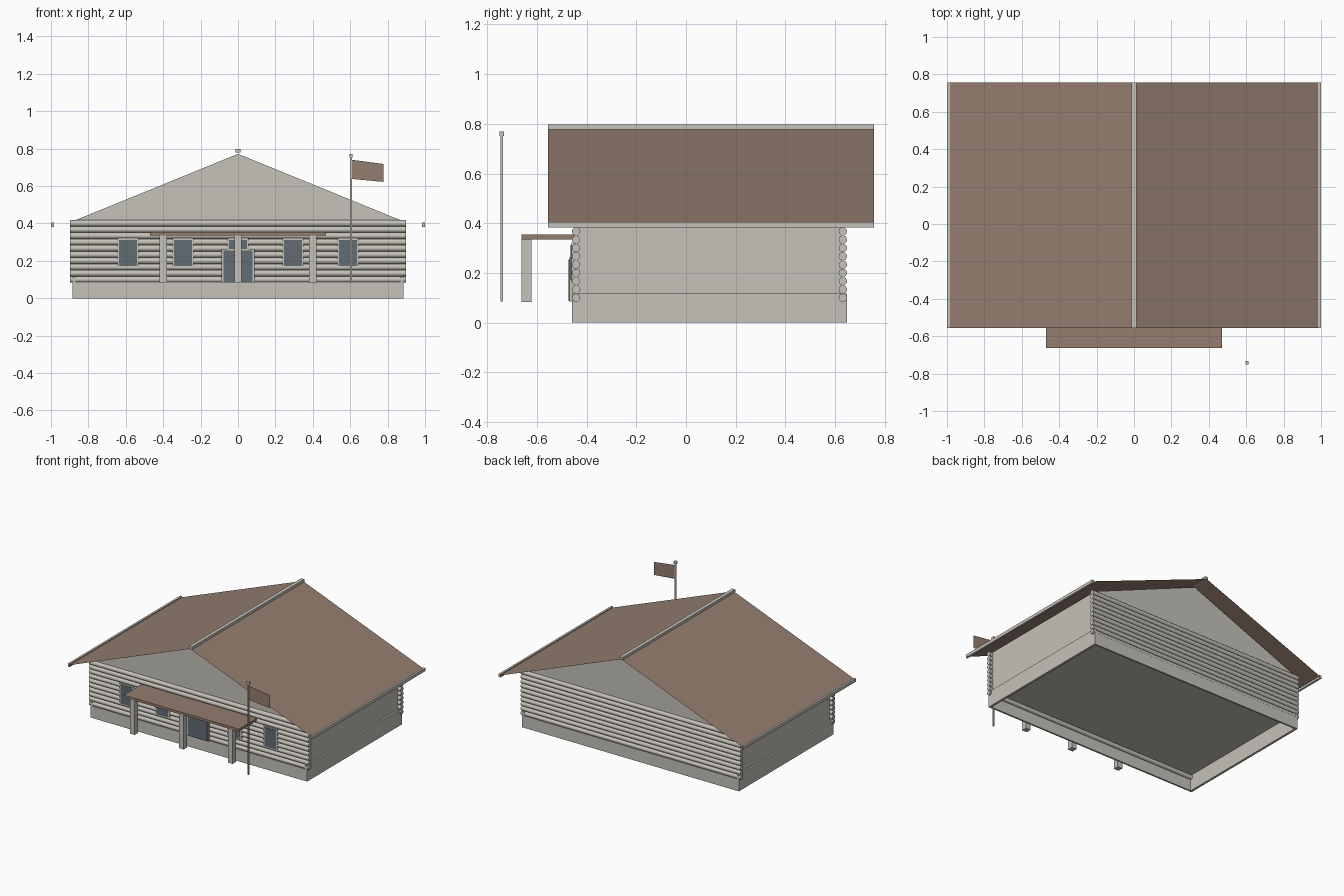
import bpy, bmesh, math
from mathutils import Matrix

if "Cube" in bpy.data.objects:
    bpy.data.objects.remove(bpy.data.objects["Cube"])


def material(name, rgb):
    m = bpy.data.materials.new(name)
    m.diffuse_color = (*rgb, 1)
    m.use_nodes = True
    m.node_tree.nodes["Principled BSDF"].inputs["Base Color"].default_value = m.diffuse_color
    return m


GREY = material("pale grey timber", (0.56, 0.54, 0.485))
BROWN = material("brown roofing", (0.296, 0.205, 0.162))
GLASS = material("slate window glass", (0.122, 0.150, 0.174))


def finish(name, bm, mat):
    me = bpy.data.meshes.new(name)
    bm.to_mesh(me)
    bm.free()
    me.materials.append(mat)
    ob = bpy.data.objects.new(name, me)
    bpy.context.collection.objects.link(ob)
    return ob


def box(name, x, y, z, mat):
    """Box from (min, max) pairs on each axis."""
    bm = bmesh.new()
    bmesh.ops.create_cube(bm, size=1)
    for v in bm.verts:
        v.co = [r[0] if c < 0 else r[1] for c, r in zip(v.co, (x, y, z))]
    return finish(name, bm, mat)


def sheet(name, pts, mat):
    bm = bmesh.new()
    bm.faces.new([bm.verts.new(p) for p in pts])
    return finish(name, bm, mat)


# Open-bottomed foundation skirt
box("foundation_front", (-0.885, 0.885), (-0.458, -0.445), (0, 0.088), GREY)
box("foundation_back", (-0.885, 0.885), (0.634, 0.647), (0, 0.088), GREY)
for side, s in (("left", -1), ("right", 1)):
    box("foundation_" + side, sorted((s * 0.868, s * 0.885)), (-0.458, 0.647), (0, 0.117), GREY)

# Inner wall block
box("walls", (-0.872, 0.872), (-0.442, 0.631), (0.117, 0.415), GREY)

# Stacked logs, front and back
for side, y in (("front", -0.442), ("back", 0.631)):
    bm = bmesh.new()
    for i in range(10):
        m = Matrix.Translation((0, y, 0.1 + i * 0.0334)) @ Matrix.Rotation(math.pi / 2, 4, 'Y')
        bmesh.ops.create_cone(bm, cap_ends=True, segments=16, radius1=0.0168,
                              radius2=0.0168, depth=1.794, matrix=m)
    for f in bm.faces:
        f.smooth = len(f.verts) == 4
    for e in bm.edges:
        e.smooth = all(len(f.verts) == 4 for f in e.link_faces)
    finish(side + "_logs", bm, GREY)

# Gable prism
bm = bmesh.new()
tri = bm.faces.new([bm.verts.new((x, -0.442, z))
                    for x, z in ((-0.875, 0.415), (0.875, 0.415), (0, 0.772))])
ext = bmesh.ops.extrude_face_region(bm, geom=[tri])
for v in ext["geom"]:
    if isinstance(v, bmesh.types.BMVert):
        v.co.y = 0.631
bmesh.ops.recalc_face_normals(bm, faces=bm.faces)
finish("gables", bm, GREY)

# Thin roof sheets, eave boards and ridge cap
Y = (-0.556, 0.756)
for side, s in (("left", -1), ("right", 1)):
    a, b = (Y[0], Y[1]) if s > 0 else (Y[1], Y[0])
    sheet("roof_" + side, [(0, a, 0.78), (s * 0.99, a, 0.395),
                           (s * 0.99, b, 0.395), (0, b, 0.78)], BROWN)
    box("eave_board_" + side, sorted((s * 0.985, s * 1.0)), Y, (0.382, 0.405), GREY)
box("ridge_cap", (-0.013, 0.013), Y, (0.778, 0.797), GREY)

# Porch roof and posts
box("porch_roof", (-0.47, 0.47), (-0.662, -0.445), (0.335, 0.354), BROWN)
for i, x in enumerate((-0.4, 0, 0.4)):
    box(f"porch_post_{i + 1}", (x - 0.02, x + 0.02), (-0.662, -0.622), (0.084, 0.336), GREY)


def opening(name, x, hw, z0, z1, y, sill):
    """Frame plate with a thin glass plate on its face."""
    b = 0.01
    box(name + "_frame", (x - hw, x + hw), (y, -0.445), (z0, z1), GREY)
    box(name + "_glass", (x - hw + b, x + hw - b), (y - 0.004, y + 0.002),
        (z0 + sill, z1 - b), GLASS)


# Windows and door
for i, x in enumerate((-0.588, -0.294, 0, 0.294, 0.588)):
    opening(f"window_{i + 1}", x, 0.057, 0.162, 0.322, -0.461, 0.01)
opening("door", 0, 0.087, 0.085, 0.264, -0.468, 0.002)

# Flagpole with cap and flag
box("flagpole", (0.599, 0.609), (-0.746, -0.736), (0.085, 0.755), GREY)
box("flagpole_cap", (0.595, 0.613), (-0.75, -0.732), (0.752, 0.77), GREY)
sheet("flag", [(0.609, -0.741, 0.638), (0.779, -0.741, 0.622),
               (0.779, -0.741, 0.718), (0.609, -0.741, 0.74)], BROWN)
